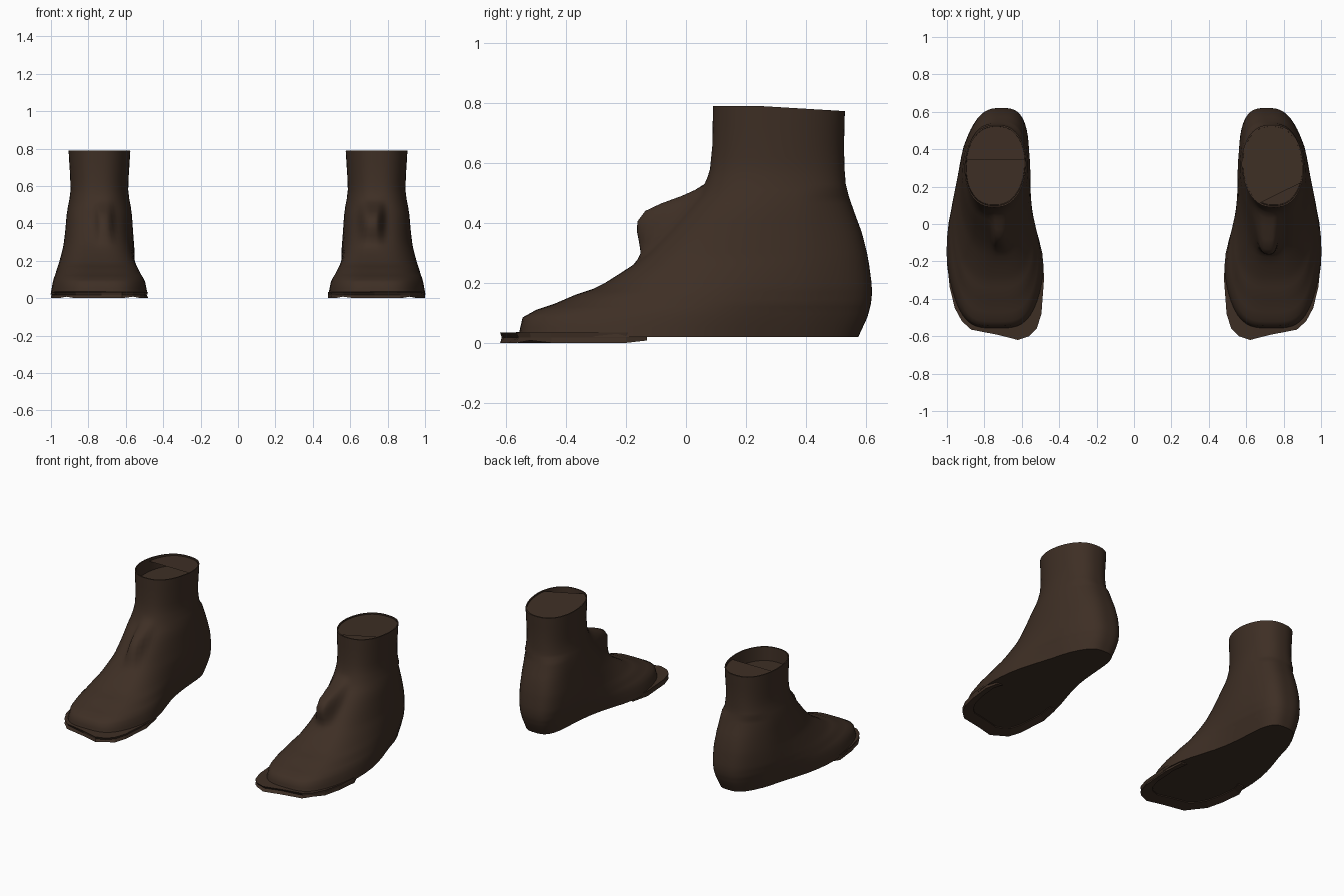
import bpy, bmesh, math, random

if "Cube" in bpy.data.objects:
    bpy.data.objects.remove(bpy.data.objects["Cube"])

random.seed(4)
leather = bpy.data.materials.new("dark brown leather")
leather.diffuse_color = (0.048, 0.028, 0.018, 1)
leather.use_nodes = True
leather.node_tree.nodes["Principled BSDF"].inputs["Base Color"].default_value = leather.diffuse_color

# Height, front y, back y, toe half width, heel half width
LEVELS = [
    (.02, -.56, .575, .275, .172),
    (.085, -.545, .605, .262, .188),
    (.11, -.50, .612, .254, .192),
    (.13, -.44, .617, .245, .195),
    (.16, -.37, .62, .235, .195),
    (.18, -.31, .62, .228, .195),
    (.20, -.27, .619, .22, .194),
    (.26, -.175, .611, .2, .19),
    (.30, -.125, .604, .188, .186),
    (.37, -.06, .586, .175, .18),
    (.44, .0, .56, .167, .175),
    (.49, .045, .543, .16, .168),
    (.53, .065, .533, .155, .16),
    (.58, .08, .529, .151, .154),
    (.66, .088, .527, .155, .157),
    (.79, .09, .53, .165, .165),
]
HALF = 32


def smooth(u):
    u = min(1, max(0, u))
    return u * u * (3 - 2 * u)


def refine(levels):
    """Add a level halfway between each pair."""
    out = [levels[0]]
    for a, b in zip(levels, levels[1:]):
        out += [tuple((p + q) / 2 for p, q in zip(a, b)), b]
    return out


def ring(level, bump_scale=1, bump_width=.05, shrink=1.0):
    """One horizontal outline of the boot, for the +x side."""
    z, yf, yb, wf, wb = level
    base_power = min(.82, .55 + .55 * max(0, z - .13))
    bump = .14 * smooth((z - .25) / .18 if z < .43 else (.54 - z) / .11)
    sway = .012 + .022 * max(0, 1 - z / .28)
    pts = []
    for i in range(2 * HALF):
        u = i / HALF if i <= HALF else 2 - i / HALF
        t = math.pi * smooth(u)
        y = yf + (yb - yf) * (1 - math.cos(t)) / 2
        k = smooth((y + .3) / .65)
        w = wf + (wb - wf) * k
        power = max(base_power, .55 + .09 * k)
        c = .735 + sway * math.exp(-((y - .1) / .25) ** 2)
        if z < .5 and y > .4:
            c -= .12 * (y - .4)
        sign = 1 if i <= HALF else -1
        x = c + sign * w * max(0, math.sin(t)) ** power * shrink
        if u < .5:
            y -= bump * bump_scale * math.exp(-((x - .715) / bump_width) ** 4)
        mid = (yf + yb) / 2
        if shrink < 1:
            y = mid + (y - mid) * shrink
        pts.append((x, y, z - .06 * max(0, y - .25) * (z > .7)))
    return pts


def make(name, side, build, rounded=True):
    bm = bmesh.new()
    build(bm)
    for v in bm.verts:
        v.co.x *= side
    bmesh.ops.recalc_face_normals(bm, faces=bm.faces)
    me = bpy.data.meshes.new(name)
    bm.to_mesh(me)
    bm.free()
    me.materials.append(leather)
    ob = bpy.data.objects.new(name, me)
    bpy.context.collection.objects.link(ob)
    if rounded:
        bpy.ops.object.select_all(action='DESELECT')
        ob.select_set(True)
        bpy.context.view_layer.objects.active = ob
        bpy.ops.object.shade_smooth_by_angle(angle=math.radians(60))


def bridge(bm, rings, closed=True):
    n = len(rings[0])
    for a, b in zip(rings, rings[1:]):
        for i in range(n if closed else n - 1):
            j = (i + 1) % n
            bm.faces.new((a[i], a[j], b[j], b[i]))


def boot(bump_scale, bump_width):
    def build(bm):
        outlines = [ring(l, bump_scale, bump_width) for l in refine(LEVELS)]
        # Cuff edge and sunken inner lining
        top = LEVELS[-1]
        outlines.append(ring(top, shrink=.96))
        outlines.append(ring((.70,) + top[1:], shrink=.94))
        rings = [[bm.verts.new(p) for p in o] for o in outlines]
        bridge(bm, rings)
        bm.faces.new(rings[0])
        bm.faces.new(rings[-1])
    return build


def flap(x0, y0, slope, drop):
    """Panel closing the rear part of the cuff, behind a straight line."""
    def build(bm):
        pts = [p for p in ring((.782,) + LEVELS[-1][1:], shrink=.965)
               if p[1] > y0 + slope * (p[0] - x0)]
        bm.faces.new([bm.verts.new((x, y, z - drop * max(0, .53 - y)))
                      for x, y, z in pts])
    return build


# Outer edge of the welt round the toe
WELT = [(.975, -.13), (1, -.2), (.985, -.34), (.958, -.45), (.92, -.52),
        (.87, -.565), (.73, -.592), (.62, -.62), (.56, -.6), (.52, -.56),
        (.495, -.48), (.48, -.28), (.498, -.15)]


def welt(bm):
    rails = [[], [], [], [], []]
    for i, (x, y) in enumerate(WELT):
        ix, iy = .735 + (x - .735) * .82, -.13 + (y + .13) * .84
        low = 0 if i % 4 else .008
        j = random.uniform(0, .036)
        mx, my = x + (.735 - x) * j, y - (y + .15) * j
        section = ((ix, iy, .036), (x, y, .034), (mx, my, .018),
                   (x, y, low), (ix, iy, .014))
        for r, p in zip(rails, section):
            r.append(bm.verts.new(p))
    bridge(bm, rails + [rails[0]], closed=False)
    for k in (0, -1):
        bm.faces.new([r[k] for r in rails])


for label, side, bump, width in (("right", 1, 1, .06), ("left", -1, .5, .045)):
    make(label + "_boot", side, boot(bump, width))
    make(label + "_toe_welt", side, welt, rounded=False)

# Cuff flaps differ between the two boots
make("right_cuff_flap", 1, flap(.66, .1, .5, 0), rounded=False)
make("left_cuff_flap", -1, flap(.74, .34, 0, .05), rounded=False)
